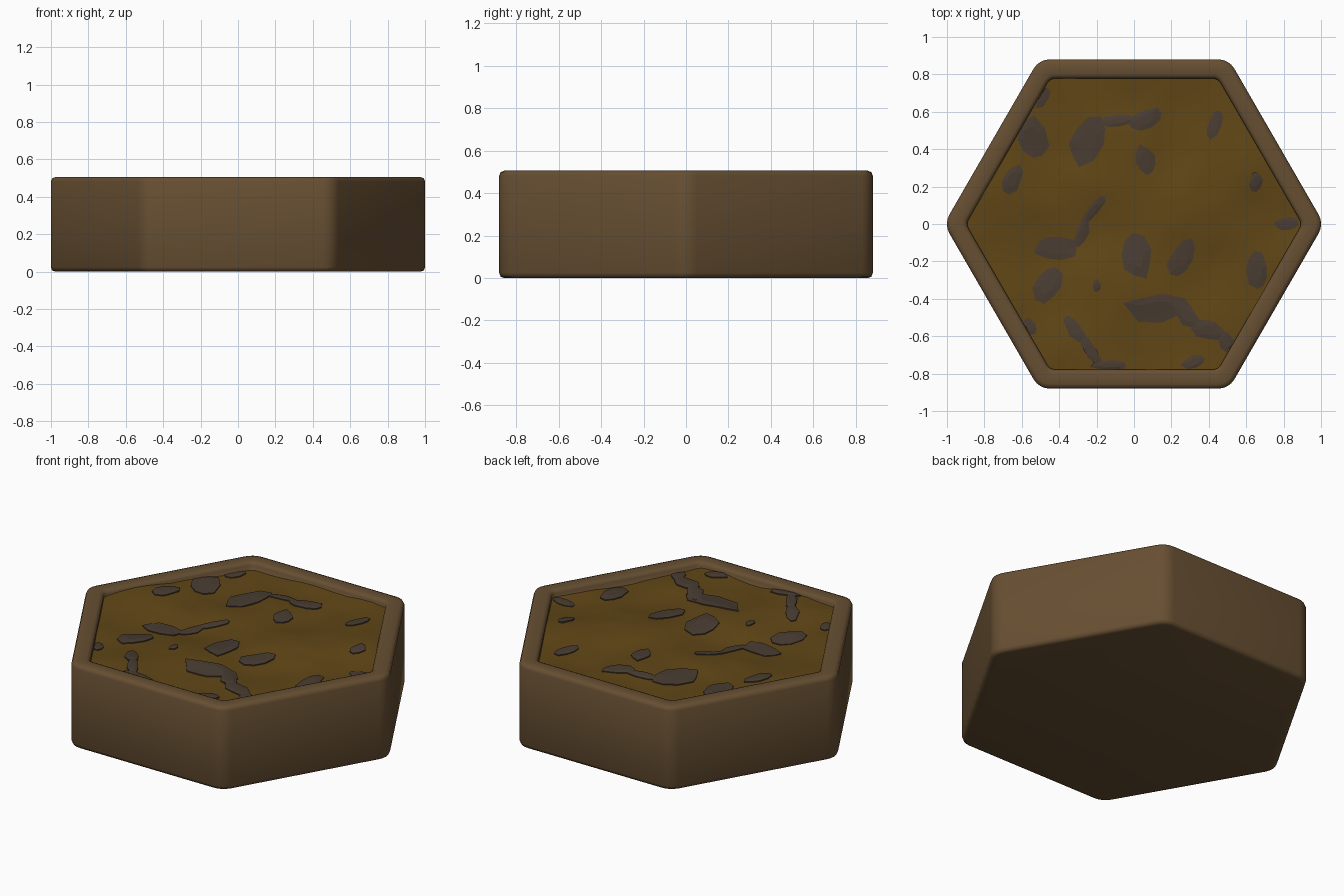
import bpy, bmesh, math, random
from mathutils import Vector, noise

if "Cube" in bpy.data.objects:
    bpy.data.objects.remove(bpy.data.objects["Cube"])

random.seed(4)


def material(name, color):
    m = bpy.data.materials.new(name)
    m.diffuse_color = (*color, 1)
    m.use_nodes = True
    m.node_tree.nodes["Principled BSDF"].inputs["Base Color"].default_value = m.diffuse_color
    return m


def finish(bm, name, mat, smooth=True):
    bmesh.ops.recalc_face_normals(bm, faces=bm.faces)
    me = bpy.data.meshes.new(name)
    bm.to_mesh(me)
    bm.free()
    ob = bpy.data.objects.new(name, me)
    bpy.context.collection.objects.link(ob)
    me.materials.append(mat)
    for p in me.polygons:
        p.use_smooth = smooth
    return ob


def hex_ring(apothem, radius, steps=4):
    """Outline of a hexagon with rounded corners, points on the x axis."""
    pts = []
    centre = (apothem - radius) / math.cos(math.pi / 6)
    for k in range(6):
        a = k * math.pi / 3
        for s in range(steps + 1):
            b = a - math.pi / 6 + s / steps * math.pi / 3
            pts.append((centre * math.cos(a) + radius * math.cos(b),
                        centre * math.sin(a) + radius * math.sin(b)))
    return pts


def bridge(bm, lower, upper):
    n = len(lower)
    for i in range(n):
        j = (i + 1) % n
        bm.faces.new((lower[i], lower[j], upper[j], upper[i]))


def ground_height(x, y):
    return 0.466 + 0.034 * noise.noise(Vector((x * 2.6 + 3, y * 2.6, 1.7))) \
        + 0.008 * noise.noise(Vector((x * 7, y * 7, 5)))


# Tray: rounded hexagonal body with a raised rim
profile = [(0.855, 0.0, 0.08), (0.873, 0.006, 0.095), (0.88, 0.024, 0.1),
           (0.88, 0.482, 0.1), (0.873, 0.499, 0.095), (0.855, 0.506, 0.08),
           (0.80, 0.506, 0.06), (0.787, 0.501, 0.05), (0.778, 0.488, 0.05),
           (0.778, 0.42, 0.05)]
bm = bmesh.new()
rings = [[bm.verts.new((x, y, z)) for x, y in hex_ring(a, r)] for a, z, r in profile]
for lo, hi in zip(rings, rings[1:]):
    bridge(bm, lo, hi)
bm.faces.new(rings[0])
bm.faces.new(rings[-1])
finish(bm, "tray", material("tray_brown", (0.135, 0.078, 0.032)))

# Ground: uneven earth filling the tray
bm = bmesh.new()
outline = hex_ring(0.78, 0.05, 3)
dense = []
for i, p in enumerate(outline):
    q = outline[(i + 1) % len(outline)]
    n = max(1, round(math.dist(p, q) / 0.08))
    dense += [(p[0] + (q[0] - p[0]) * t / n, p[1] + (q[1] - p[1]) * t / n) for t in range(n)]
loops = [[bm.verts.new((x * s / 12, y * s / 12, ground_height(x * s / 12, y * s / 12)))
          for x, y in dense] for s in range(12, 0, -1)]
for lo, hi in zip(loops, loops[1:]):
    bridge(bm, lo, hi)
mid = bm.verts.new((0, 0, ground_height(0, 0)))
for i, v in enumerate(loops[-1]):
    bm.faces.new((v, loops[-1][(i + 1) % len(dense)], mid))
finish(bm, "ground", material("earth", (0.118, 0.062, 0.008)))

# Stones: flat angular patches (x, y, half length, half width, turn in degrees)
stones = [
    (-.50, .68, .07, .04, 60), (-.55, .46, .13, .08, 110), (-.65, .24, .08, .05, 65),
    (-.25, .45, .14, .09, 60), (-.09, .55, .10, .03, 5), (.06, .56, .10, .055, 20),
    (.06, .34, .08, .055, 110), (.43, .53, .08, .04, 65), (.65, .23, .055, .035, 80),
    (.82, 0, .065, .035, 0), (.66, -.25, .11, .06, 100), (.26, -.18, .12, .065, 65),
    (.01, -.17, .12, .09, 100), (-.22, .07, .10, .028, 50), (-.28, -.05, .09, .035, 70),
    (-.41, -.13, .12, .06, 0), (-.46, -.32, .10, .07, 65), (-.20, -.33, .035, .02, 90),
    (.12, -.45, .17, .075, 0), (.28, -.49, .10, .045, -45), (.40, -.57, .10, .05, -15),
    (.49, -.63, .07, .04, -60), (-.32, -.56, .08, .04, -50), (-.23, -.68, .11, .03, -55),
    (-.13, -.755, .10, .025, 0), (.32, -.74, .07, .035, 20), (-.56, -.55, .05, .035, -50)]


def inside(x, y):
    """Pull a point back within the rim."""
    reach = max(x * math.cos(a) + y * math.sin(a)
                for a in (math.radians(30 + 60 * k) for k in range(6)))
    f = min(1, 0.776 / reach)
    return x * f, y * f


bm = bmesh.new()
for x, y, rx, ry, turn in stones:
    t = math.radians(turn)
    levels = [(1, -0.01), (1, 0.006), (0.5, 0.009)]
    jitter = [random.uniform(0.82, 1.15) for _ in range(9)]
    rows = []
    for scale, lift in levels:
        row = []
        for k, j in enumerate(jitter):
            u = rx * j * scale * math.cos(k * math.tau / 9)
            v = ry * j * scale * math.sin(k * math.tau / 9)
            px, py = inside(x + u * math.cos(t) - v * math.sin(t),
                            y + u * math.sin(t) + v * math.cos(t))
            row.append(bm.verts.new((px, py, ground_height(px, py) + lift)))
        rows.append(row)
    bridge(bm, rows[0], rows[1])
    bridge(bm, rows[1], rows[2])
    bm.faces.new(rows[2])
finish(bm, "stones", material("stone", (0.066, 0.046, 0.032)), False)
